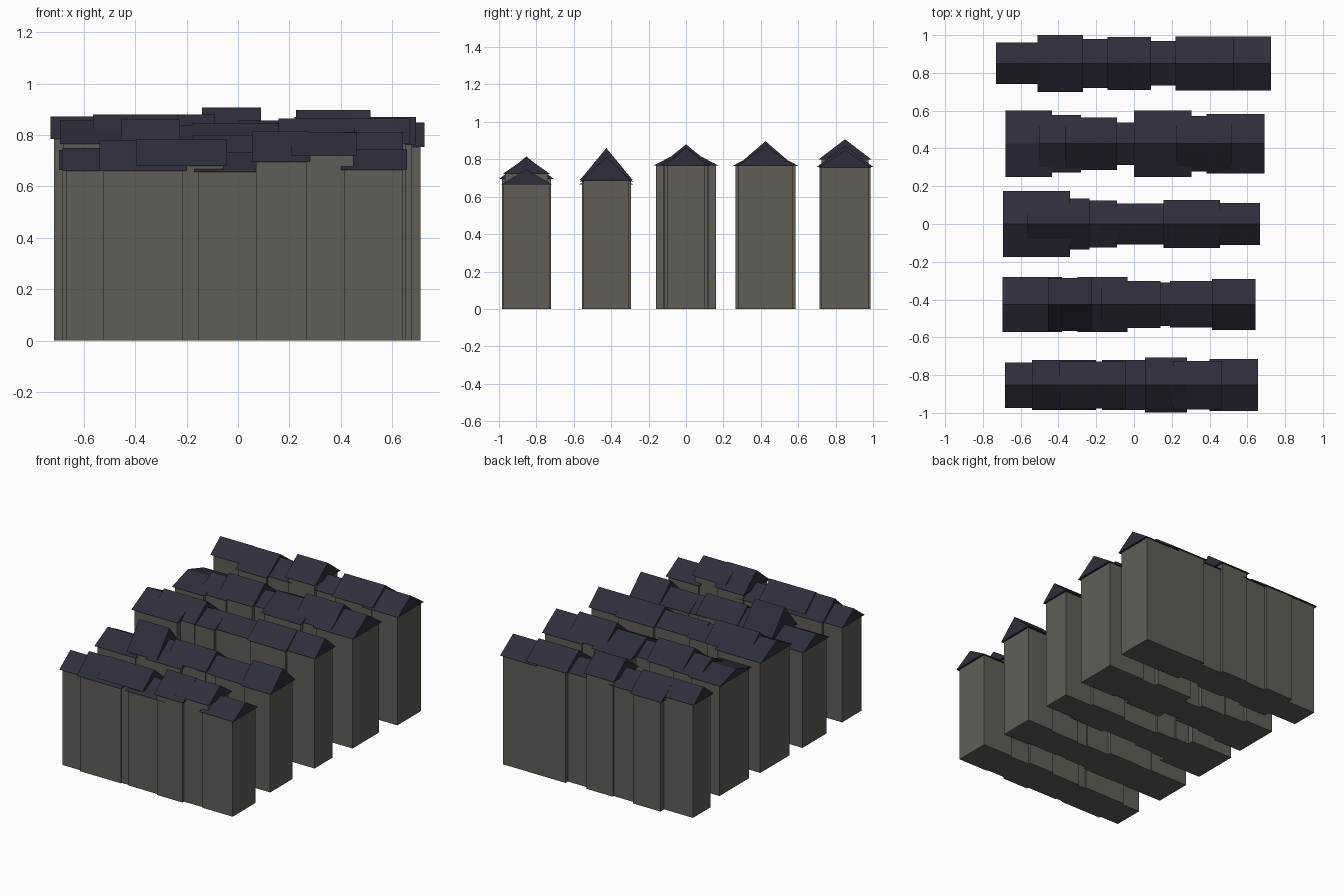
import bpy, bmesh

OVERHANG = 0.014


def material(name, rgb):
    m = bpy.data.materials.new(name)
    m.diffuse_color = (*rgb, 1)
    return m


WALL = material("wall_stone", (0.119, 0.111, 0.096))
ROOF = material("roof_slate", (0.028, 0.027, 0.045))


def extrude_x(name, profile, x0, x1, mat):
    """Solid made by sweeping a (y, z) profile from x0 to x1."""
    bm = bmesh.new()
    face = bm.faces.new([bm.verts.new((x0, y, z)) for y, z in profile])
    new = bmesh.ops.extrude_face_region(bm, geom=[face])["geom"]
    verts = [g for g in new if isinstance(g, bmesh.types.BMVert)]
    bmesh.ops.translate(bm, vec=(x1 - x0, 0, 0), verts=verts)
    bmesh.ops.recalc_face_normals(bm, faces=bm.faces)
    me = bpy.data.meshes.new(name)
    bm.to_mesh(me)
    bm.free()
    me.materials.append(mat)
    bpy.context.collection.objects.link(bpy.data.objects.new(name, me))


def house(tag, yc, x0, x1, hw, eave, ridge):
    """Box walls with an overhanging gable roof; sizes are those of the roof."""
    w = hw - OVERHANG
    extrude_x("walls_" + tag,
              [(yc - w, 0), (yc + w, 0), (yc + w, eave), (yc - w, eave)],
              x0 + OVERHANG, x1 - OVERHANG, WALL)
    extrude_x("roof_" + tag,
              [(yc - hw, eave), (yc + hw, eave), (yc, ridge)], x0, x1, ROOF)


# Terraces from front to back: x0, x1, half depth, eave, ridge
front_row = [(-.683, -.46, .12, .66, .75), (-.54, -.20, .133, .66, .78),
             (-.395, -.043, .125, .68, .785), (-.17, .13, .132, .656, .735),
             (.057, .28, .145, .695, .815), (.207, .463, .129, .72, .81),
             (.40, .657, .137, .664, .745)]
second_row = [(-.697, -.38, .145, .665, .742), (-.455, -.225, .14, .69, .86),
              (-.30, -.035, .145, .68, .785), (-.175, .14, .124, .70, .80),
              (.06, .27, .115, .69, .775), (.19, .45, .123, .69, .775),
              (.413, .643, .135, .685, .812)]
middle_row = [(-.693, -.34, .174, .766, .857), (-.565, -.235, .135, .77, .88),
              (-.36, -.09, .125, .765, .84), (-.18, .23, .108, .765, .845),
              (.157, .455, .128, .765, .865), (.38, .667, .112, .765, .865)]
fourth_row = [(-.68, -.435, .175, .765, .82), (-.50, -.28, .152, .765, .85),
              (-.365, -.09, .14, .77, .88), (-.16, .06, .113, .765, .84),
              (0, .305, .175, .765, .857), (.225, .515, .147, .77, .897),
              (.385, .692, .158, .763, .87)]
back_row = [(-.73, -.48, .11, .785, .872), (-.51, -.27, .15, .76, .87),
            (-.34, -.10, .13, .765, .85), (-.14, .09, .14, .80, .907),
            (.02, .26, .118, .76, .83), (.22, .53, .143, .765, .87),
            (.45, .725, .142, .753, .85)]

rows = [(-.853, front_row), (-.426, second_row), (0, middle_row),
        (.425, fourth_row), (.85, back_row)]
for r, (yc, houses) in enumerate(rows, 1):
    for h, dims in enumerate(houses, 1):
        house(f"{r}_{h}", yc, *dims)
